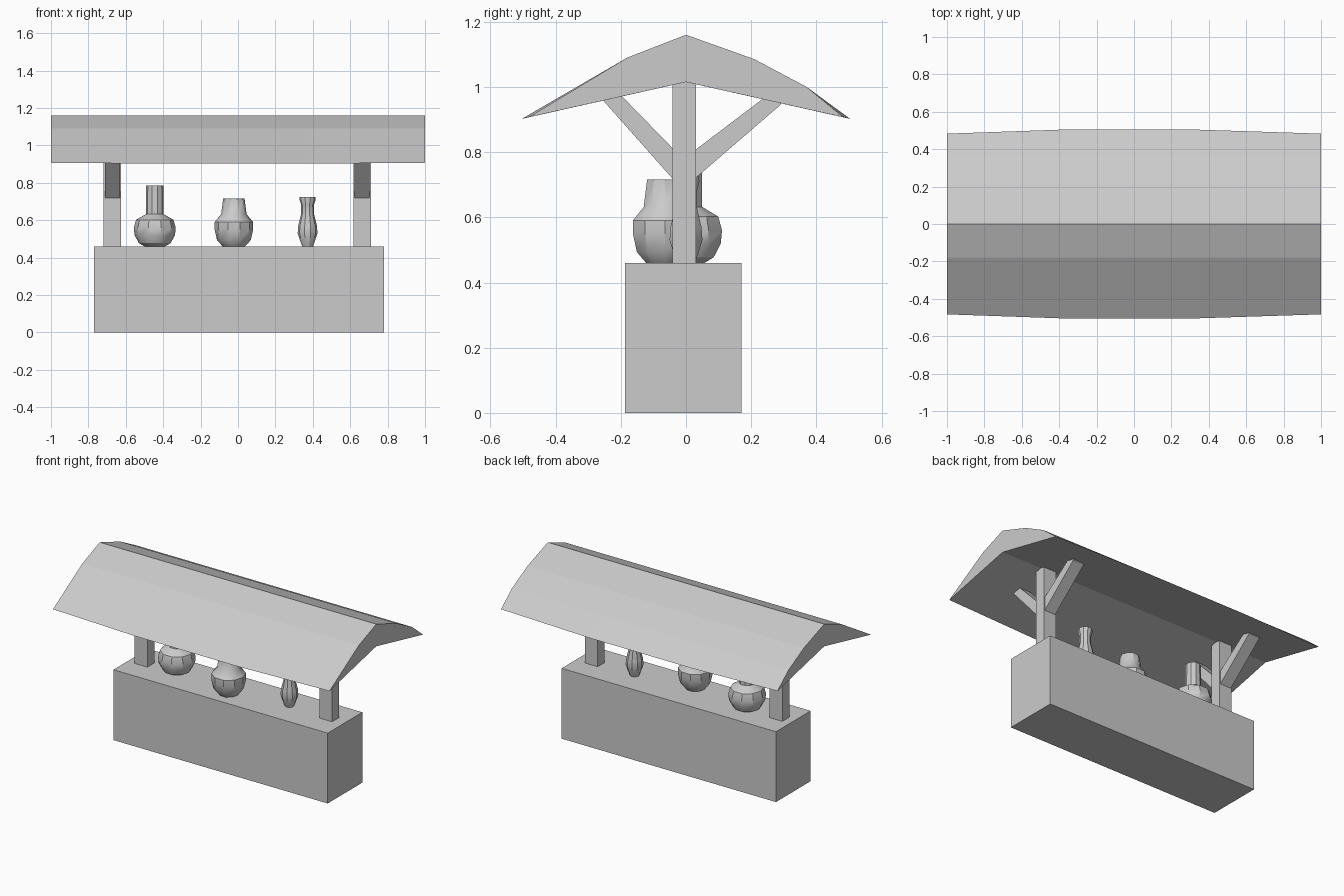
import bpy, math

if "Cube" in bpy.data.objects:
    bpy.data.objects.remove(bpy.data.objects["Cube"])


def make(name, verts, faces):
    mesh = bpy.data.meshes.new(name)
    mesh.from_pydata(verts, [], faces)
    mesh.update()
    obj = bpy.data.objects.new(name, mesh)
    bpy.context.collection.objects.link(obj)
    return obj


def loft(name, rings):
    """Skin a list of equal closed rings and cap both ends."""
    n = len(rings[0])
    verts = [p for r in rings for p in r]
    faces = [(k * n + i, k * n + (i + 1) % n, (k + 1) * n + (i + 1) % n, (k + 1) * n + i)
             for k in range(len(rings) - 1) for i in range(n)]
    faces.append(tuple(reversed(range(n))))
    faces.append(tuple(range(len(verts) - n, len(verts))))
    return make(name, verts, faces)


def prism(name, profile, x0, x1):
    """Extrude a (y, z) profile, counter-clockwise seen from +x, along x."""
    return loft(name, [[(x, y, z) for y, z in profile] for x in (x0, x1)])


def box(name, x0, x1, y0, y1, z0, z1):
    return prism(name, [(y0, z0), (y1, z0), (y1, z1), (y0, z1)], x0, x1)


def vase(name, x, y, profile, sides=10):
    rings = []
    for r, z in profile:
        rings.append([(x + r * math.cos(2 * math.pi * i / sides),
                       y + r * math.sin(2 * math.pi * i / sides), z) for i in range(sides)])
    obj = loft(name, rings)
    bpy.ops.object.select_all(action='DESELECT')
    obj.select_set(True)
    bpy.context.view_layer.objects.active = obj
    bpy.ops.object.shade_smooth_by_angle(angle=math.radians(32))


# Counter block
box("counter", -0.77, 0.78, -0.187, 0.17, 0, 0.46)

# Posts with a slanted brace to the front and back
for side, x in (("left", -0.672), ("right", 0.664)):
    box(side + "_post", x - 0.046, x + 0.046, -0.042, 0.03, 0.455, 1.02)
    prism(side + "_back_brace",
          [(0.0, 0.695), (0.29, 0.945), (0.29, 0.96), (0.24, 0.967), (0.0, 0.785)],
          x - 0.04, x + 0.04)
    prism(side + "_front_brace",
          [(0.0, 0.77), (-0.20, 0.975), (-0.26, 0.965), (0.0, 0.672)],
          x - 0.04, x + 0.04)

# Roof: curved slopes, eaves bowing slightly outward in the middle
rings = []
for x, eave, z in ((-1, 0.483, 0.907), (-0.4, 0.504, 0.902),
                   (0.35, 0.504, 0.902), (1, 0.483, 0.907)):
    section = [(-eave, z), (0, 1.015), (eave, z), (0.37, 1.0),
               (0.21, 1.085), (0, 1.16), (-0.18, 1.09)]
    rings.append([(x, y, h) for y, h in section])
loft("roof", rings)

# Vases on the counter
vase("long_neck_vase", -0.445, 0.004,
     [(0.055, 0.46), (0.085, 0.477), (0.108, 0.52), (0.112, 0.56),
      (0.1, 0.602), (0.048, 0.632), (0.046, 0.785)])
vase("wide_vase", -0.022, -0.065,
     [(0.06, 0.46), (0.09, 0.493), (0.103, 0.55), (0.103, 0.59),
      (0.068, 0.632), (0.057, 0.716)])
vase("slim_vase", 0.372, 0.0,
     [(0.028, 0.46), (0.04, 0.49), (0.053, 0.53), (0.05, 0.57),
      (0.035, 0.63), (0.034, 0.68), (0.043, 0.71), (0.042, 0.725)])
